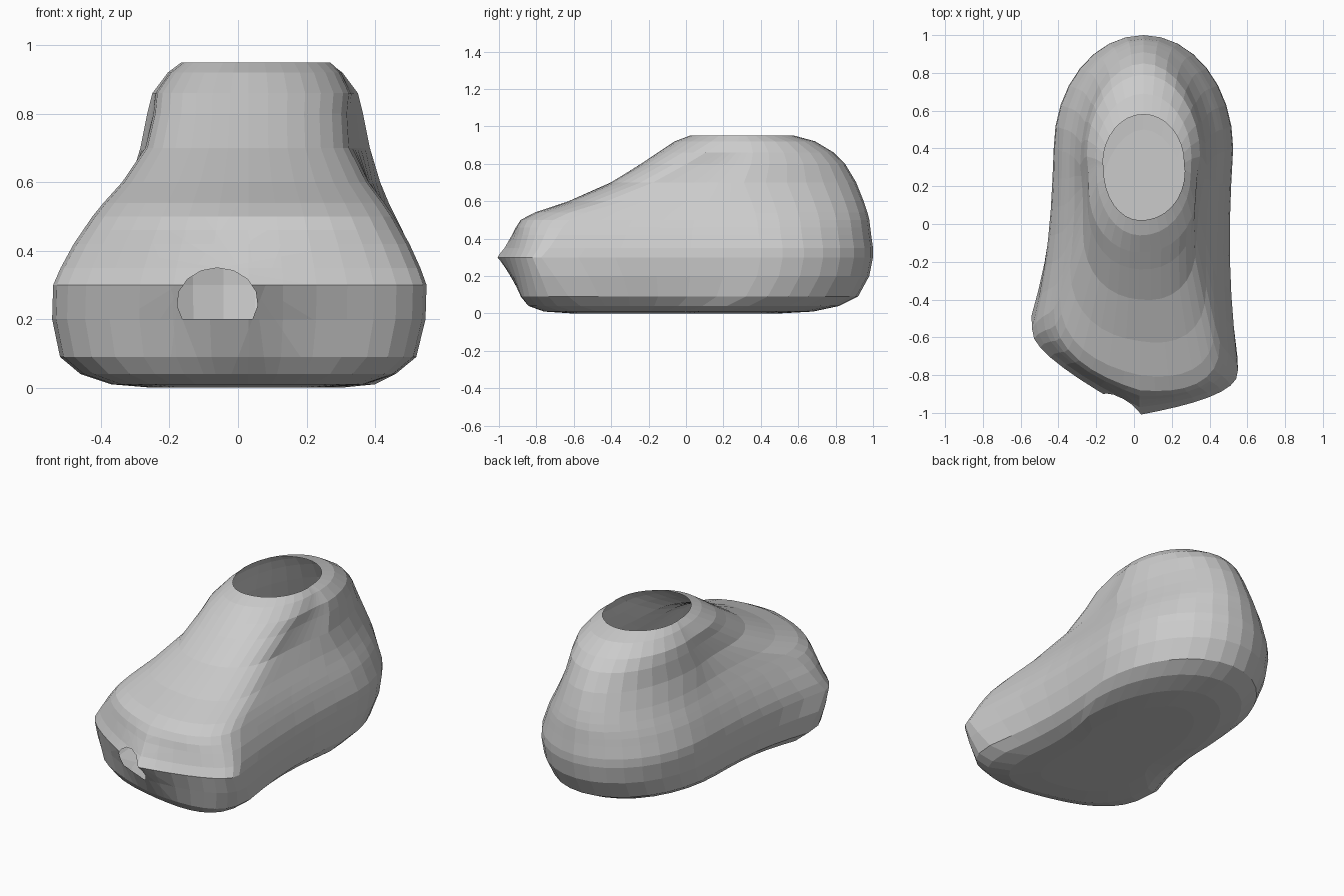
import bpy, bmesh
from math import sin, cos, pi, radians
from mathutils import Vector

if "Cube" in bpy.data.objects:
    bpy.data.objects.remove(bpy.data.objects["Cube"])

grey = bpy.data.materials.new("plain grey")
grey.use_nodes = True
colour = (0.6, 0.6, 0.6, 1)
grey.diffuse_color = colour
grey.node_tree.nodes["Principled BSDF"].inputs["Base Color"].default_value = colour

# Height levels from sole to ankle: z, toe y, heel y, toe half width, heel half width
LEVELS = [
    (0, -.6, .5, .25, .25),
    (.01, -.74, .68, .37, .35),
    (.04, -.82, .82, .46, .41),
    (.09, -.87, .92, .52, .45),
    (.2, -.94, .98, .545, .47),
    (.3, -1.01, 1, .545, .475),
    (.35, -.97, 1, .525, .47),
    (.42, -.93, .99, .49, .445),
    (.46, -.91, .985, .465, .43),
    (.5, -.88, .98, .44, .41),
    (.54, -.8, .97, .41, .39),
    (.6, -.62, .95, .36, .365),
    (.7, -.4, .91, .3, .335),
    (.8, -.24, .85, .285, .315),
    (.86, -.15, .79, .285, .3),
    (.92, -.06, .69, .25, .255),
    (.95, .02, .58, .215, .215),
]
ARC, SIDE = 8, 6
TIP_X, HEEL_X = 0.03, 0.05


def half_outline(level, side):
    """Points along one side of a level, from toe to heel."""
    z, toe, heel, toe_width, heel_width = level
    toe_x = 0.06 * z * z + side * toe_width
    heel_x = HEEL_X + side * heel_width
    length = heel - toe
    y0 = toe + min(0.34, 0.48 * length)
    y1 = heel - min(0.6, 0.46 * length)
    # Boxy toe, drawn to a point at the height of its opening
    point = max(0, 0.6 - 2.2 * abs(z - 0.3))
    power = 3 - z
    skew = max(0.03, min(0.2, 0.45 - z / 2))
    pts = []
    for i in range(ARC):
        s = sin(i / ARC * pi / 2)
        depth = (1 - point) * (1 - (1 - s ** power) ** (1 / power)) + point * s
        pts.append((TIP_X + (toe_x - TIP_X) * s, toe + (y0 - toe) * depth))
    for i in range(SIDE):
        t = i / SIDE
        waist = 1 - 0.08 * (1 - z) * sin(pi * t)
        pts.append(((toe_x + (heel_x - toe_x) * t) * waist, y0 + (y1 - y0) * t))
    for i in range(ARC + 1):
        a = i / ARC * pi / 2
        pts.append((HEEL_X + (heel_x - HEEL_X) * cos(a), y1 + (heel - y1) * sin(a)))
    # Slant the toe so that its left corner reaches further forward
    return [Vector((x, y - skew * (x - TIP_X) * max(0, min(1, (y1 - y) / (y1 - y0))), z))
            for x, y in pts]


bm = bmesh.new()
rings = []
for level in LEVELS:
    right, left = half_outline(level, -1), half_outline(level, 1)
    rings.append([bm.verts.new(p) for p in left + right[-2:0:-1]])

# Walls, closed sole and open ankle
for low, high in zip(rings, rings[1:]):
    for i in range(len(low)):
        j = (i + 1) % len(low)
        bm.faces.new((low[i], low[j], high[j], high[i]))
bm.faces.new(rings[0][::-1])

# Toe opening: an ellipse with a flat bottom, cut into the front and removed
arc = [radians(-30 + 24 * i) for i in range(11)]
rim = [Vector((-0.06 + 0.118 * cos(a), 0, 0.25 + 0.1 * sin(a))) for a in arc]
cuts = [(p, Vector((q.z - p.z, 0, p.x - q.x))) for p, q in zip(rim, rim[1:] + rim[:1])]


def toe_faces():
    return [f for f in bm.faces if f.calc_center_median().y < -0.8
            and (f.calc_center_median() - Vector((-0.06, -0.95, 0.27))).length < 0.28]


for co, normal in cuts:
    faces = toe_faces()
    geom = set(faces)
    for f in faces:
        geom.update(f.edges, f.verts)
    bmesh.ops.bisect_plane(bm, geom=list(geom), plane_co=co, plane_no=normal, dist=1e-5)
inside = [f for f in toe_faces()
          if all((f.calc_center_median() - co).dot(normal) < 0 for co, normal in cuts)]
bmesh.ops.delete(bm, geom=inside, context="FACES")

mesh = bpy.data.meshes.new("shoe_shell")
bm.to_mesh(mesh)
bm.free()
mesh.materials.append(grey)
shell = bpy.data.objects.new("shoe_shell", mesh)
bpy.context.collection.objects.link(shell)
